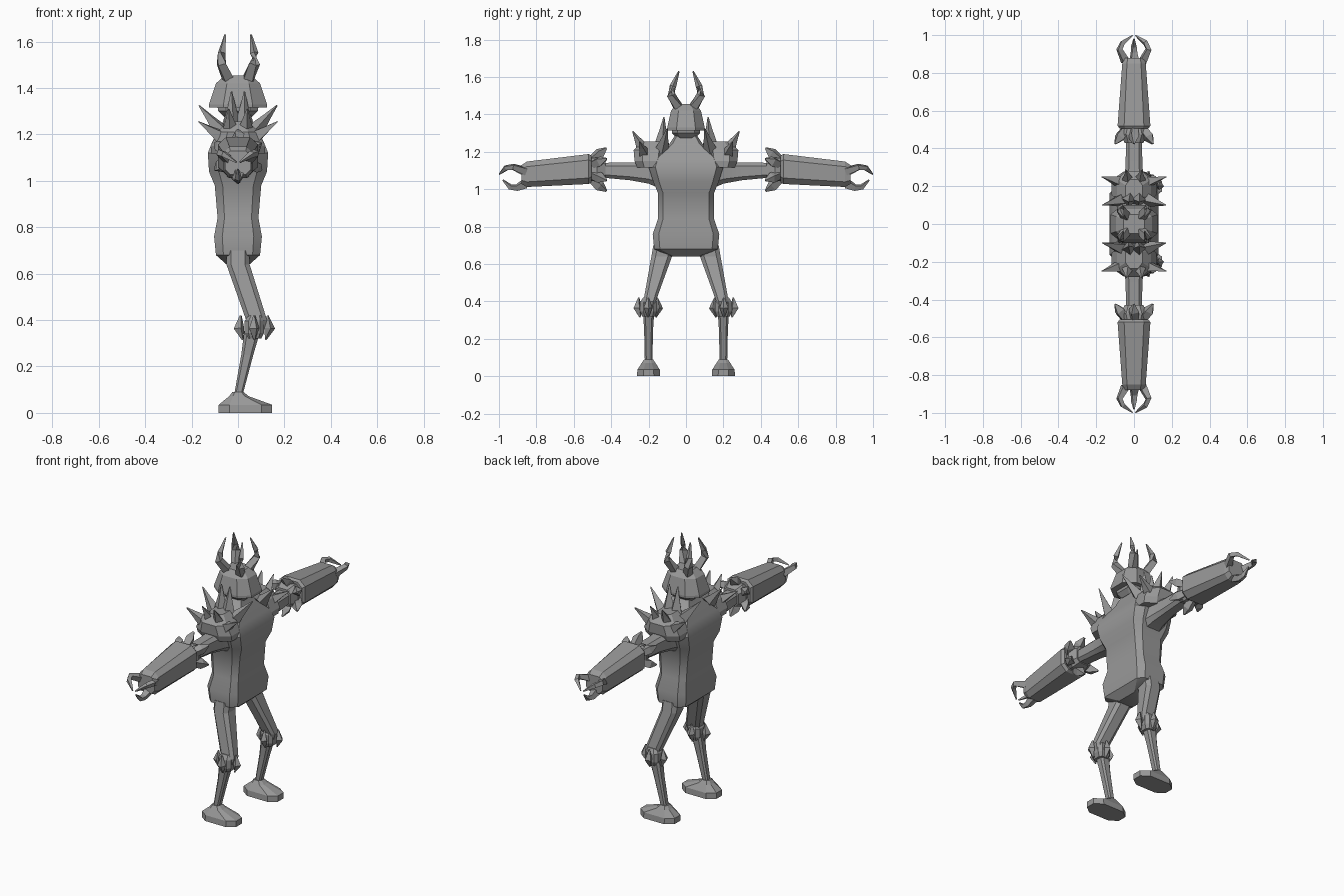
import bpy, bmesh, math
from mathutils import Vector

grey = bpy.data.materials.new("stone_grey")
grey.diffuse_color = (0.32, 0.32, 0.32, 1)


def finish(name, bm, mirror=True, smooth=False):
    bmesh.ops.recalc_face_normals(bm, faces=bm.faces[:])
    me = bpy.data.meshes.new(name)
    bm.to_mesh(me)
    bm.free()
    me.materials.append(grey)
    ob = bpy.data.objects.new(name, me)
    bpy.context.collection.objects.link(ob)
    if mirror:
        mod = ob.modifiers.new("mirror", 'MIRROR')
        mod.use_axis = (False, True, False)
        mod.use_mirror_merge = False
    if smooth:
        bpy.context.view_layer.objects.active = ob
        ob.select_set(True)
        bpy.ops.object.shade_smooth_by_angle(angle=math.radians(28))
        ob.select_set(False)
    return ob


def skin(bm, rings):
    """Join rings of points into one closed tube."""
    vs = [[bm.verts.new(p) for p in r] for r in rings]
    n = len(vs[0])
    for a, b in zip(vs, vs[1:]):
        for i in range(n):
            j = (i + 1) % n
            bm.faces.new((a[i], a[j], b[j], b[i]))
    bm.faces.new(vs[0])
    bm.faces.new(vs[-1])


def chamfer_ring(c, u, v, ku, kv):
    """Eight-sided rectangle with cut corners."""
    c = Vector(c)
    pts = [(1, -kv), (1, kv), (ku, 1), (-ku, 1), (-1, kv), (-1, -kv), (-ku, -1), (ku, -1)]
    return [c + Vector(u) * a + Vector(v) * b for a, b in pts]


def loft(bm, sections, axis='z', ku=0.6, kv=0.6):
    """Sections are (x, y, z, half width, half depth), rings lie across the axis."""
    v = (0, 1, 0) if axis == 'z' else (0, 0, 1)
    skin(bm, [chamfer_ring((x, y, z), (a, 0, 0), Vector(v) * b, ku, kv)
              for x, y, z, a, b in sections])


def tube(bm, path, radii, n=4):
    """Tapered tube along a bent path, used for horns, claws and spikes."""
    path = [Vector(p) for p in path]
    rings = []
    for i, p in enumerate(path):
        t = (path[min(i + 1, len(path) - 1)] - path[max(i - 1, 0)]).normalized()
        side = t.cross(Vector((0.31, 0.17, 0.93)))
        side.normalize()
        up = side.cross(t)
        rings.append([p + radii[i] * (side * math.cos(q) + up * math.sin(q))
                      for q in (math.tau * (k + 0.5) / n for k in range(n))])
    skin(bm, rings)


# Torso: pelvis, waist, chest, sloping neck
bm = bmesh.new()
loft(bm, [(0, 0, 0.64, 0.05, 0.08), (0, 0, 0.68, 0.095, 0.17), (0, 0, 0.76, 0.103, 0.178),
          (0, 0, 0.84, 0.088, 0.15), (0, 0, 0.98, 0.10, 0.15), (0, 0, 1.04, 0.125, 0.175),
          (0, 0, 1.12, 0.13, 0.20), (0, 0, 1.17, 0.11, 0.18), (0, 0, 1.24, 0.07, 0.09),
          (0, 0, 1.30, 0.05, 0.05)], ku=0.66, kv=0.82)
finish("torso", bm, False, True)

# Head: jaw and helmet dome
bm = bmesh.new()
loft(bm, [(0, 0, 1.275, 0.06, 0.05), (0, 0, 1.30, 0.085, 0.075), (0, 0, 1.33, 0.09, 0.075)])
finish("jaw", bm, False)
bm = bmesh.new()
loft(bm, [(0, 0, 1.315, 0.125, 0.10), (0, 0, 1.33, 0.125, 0.10), (0, 0, 1.42, 0.095, 0.08),
          (0, 0, 1.455, 0.055, 0.05)], ku=0.5, kv=0.5)
finish("helmet", bm, False)

# Four bent horns
bm = bmesh.new()
for s in (1, -1):
    tube(bm, [(s * 0.035, 0.03, 1.42), (s * 0.072, 0.08, 1.505), (s * 0.07, 0.07, 1.55),
              (s * 0.056, 0.038, 1.63)], [0.03, 0.024, 0.018, 0.004])
finish("horns", bm)

# Arms
bm = bmesh.new()
loft(bm, [(0, 0.12, 1.08, 0.085, 0.085), (0, 0.20, 1.09, 0.06, 0.06),
          (0, 0.30, 1.095, 0.045, 0.047), (0, 0.52, 1.105, 0.04, 0.036)], 'y')
finish("upper_arm", bm, True, True)
bm = bmesh.new()
loft(bm, [(0, 0.505, 1.108, 0.075, 0.07), (0, 0.52, 1.108, 0.087, 0.08),
          (0, 0.85, 1.08, 0.062, 0.068), (0, 0.88, 1.078, 0.055, 0.05)], 'y')
finish("forearm", bm)

# Elbow cuff with petals flaring towards the body
bm = bmesh.new()
loft(bm, [(0, 0.51, 1.105, 0.06, 0.06), (0, 0.475, 1.105, 0.07, 0.065),
          (0, 0.43, 1.105, 0.05, 0.05)], 'y')
for k in range(6):
    q = math.tau * (k + 0.5) / 6
    d = Vector((math.cos(q), 0, math.sin(q)))
    tube(bm, [Vector((0, 0.505, 1.105)) + d * 0.05, Vector((0, 0.46, 1.105)) + d * 0.088,
              Vector((0, 0.425, 1.105)) + d * 0.115], [0.024, 0.03, 0.006])
finish("elbow_cuff", bm)

# Claws: upper pair and a lower thumb
bm = bmesh.new()
for s in (1, -1):
    tube(bm, [(s * 0.045, 0.86, 1.095), (s * 0.077, 0.925, 1.12), (s * 0.06, 0.96, 1.115),
              (s * 0.008, 0.998, 1.08)], [0.026, 0.018, 0.016, 0.004])
tube(bm, [(0, 0.86, 1.03), (0, 0.905, 1.008), (0, 0.94, 1.012), (0, 0.98, 1.05)],
     [0.03, 0.02, 0.016, 0.004])
finish("claws", bm)

# Shoulder pads with spikes
bm = bmesh.new()
loft(bm, [(0, 0.185, 1.115, 0.115, 0.075), (0, 0.19, 1.15, 0.118, 0.085),
          (0, 0.19, 1.21, 0.09, 0.09), (0, 0.175, 1.255, 0.045, 0.06)], ku=0.5, kv=0.5)
finish("shoulder_pad", bm)
bm = bmesh.new()
for s in (1, -1):
    for base, tip in [((0.06, 0.22, 1.18), (0.17, 0.25, 1.255)),
                      ((0.06, 0.13, 1.20), (0.168, 0.10, 1.325)),
                      ((0.025, 0.13, 1.23), (0.028, 0.118, 1.385)),
                      ((0.03, 0.22, 1.20), (0.04, 0.285, 1.31))]:
        b, t = Vector((base[0] * s, *base[1:])), Vector((tip[0] * s, *tip[1:]))
        tube(bm, [b, b.lerp(t, 0.6), t], [0.042, 0.017, 0.003])
finish("shoulder_spikes", bm)

# Legs
bm = bmesh.new()
loft(bm, [(0.0, 0.115, 0.70, 0.05, 0.06), (0.0, 0.13, 0.64, 0.05, 0.055),
          (0.08, 0.195, 0.40, 0.045, 0.033), (0.075, 0.20, 0.34, 0.03, 0.025)])
finish("thigh", bm)
bm = bmesh.new()
loft(bm, [(0.065, 0.20, 0.37, 0.036, 0.032), (0.04, 0.20, 0.25, 0.026, 0.024),
          (0.0, 0.20, 0.07, 0.018, 0.02)])
finish("shin", bm)

# Knee joint with four pointed guards
bm = bmesh.new()
loft(bm, [(0.07, 0.20, 0.32, 0.03, 0.035), (0.07, 0.20, 0.345, 0.042, 0.045),
          (0.07, 0.20, 0.395, 0.042, 0.045), (0.075, 0.20, 0.42, 0.03, 0.03)])
for k in range(4):
    q = math.tau * k / 4
    d = Vector((math.cos(q), math.sin(q) * 0.85, 0))
    c = Vector((0.07, 0.203, 0))
    tube(bm, [c + d * 0.058 + Vector((0, 0, 0.42)), c + d * 0.066 + Vector((0, 0, 0.365)),
              c + d * 0.05 + Vector((0, 0, 0.315))], [0.004, 0.024, 0.004])
finish("knee_guard", bm)

# Feet
bm = bmesh.new()
loft(bm, [(0.032, 0.20, 0.0, 0.115, 0.062), (0.032, 0.20, 0.035, 0.115, 0.06),
          (0.004, 0.20, 0.072, 0.042, 0.036), (0.0, 0.20, 0.09, 0.024, 0.024)],
     ku=0.6, kv=0.45)
finish("foot", bm)
